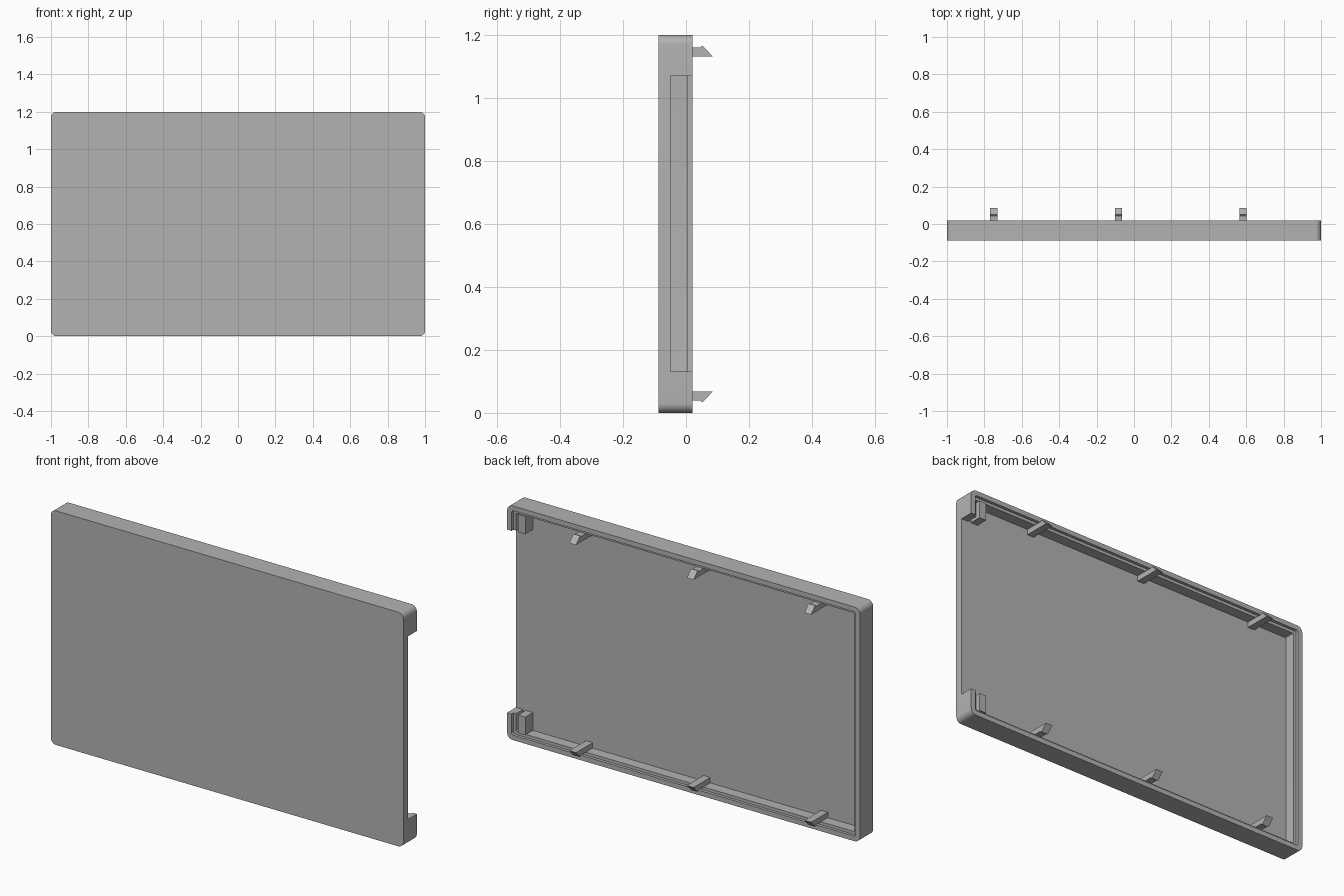
import bpy, bmesh, math
from mathutils import Vector

if "Cube" in bpy.data.objects:
    bpy.data.objects.remove(bpy.data.objects["Cube"])

W, H = 2.0, 1.2
FRONT, FLOOR, LEDGE, BACK, TIP = -0.088, -0.05, 0.005, 0.02, 0.085
LIP, WALL = 0.025, 0.04          # insets of the lip and of the inner wall

grey = bpy.data.materials.new("plastic_grey")
grey.use_nodes = True
colour = (0.45, 0.45, 0.45, 1)
grey.diffuse_color = colour
grey.node_tree.nodes["Principled BSDF"].inputs["Base Color"].default_value = colour


def finish(bm, name):
    bmesh.ops.recalc_face_normals(bm, faces=bm.faces)
    mesh = bpy.data.meshes.new(name)
    bm.to_mesh(mesh)
    bm.free()
    mesh.materials.append(grey)
    obj = bpy.data.objects.new(name, mesh)
    bpy.context.collection.objects.link(obj)
    return obj


def box(name, x0, x1, y0, y1, z0, z1):
    bm = bmesh.new()
    bmesh.ops.create_cube(bm, size=1)
    for v in bm.verts:
        v.co = Vector(((x0 + x1) / 2 + v.co.x * (x1 - x0),
                       (y0 + y1) / 2 + v.co.y * (y1 - y0),
                       (z0 + z1) / 2 + v.co.z * (z1 - z0)))
    return finish(bm, name)


def rounded_loop(bm, inset, radius, y, steps=8):
    """Rounded rectangle in the xz plane."""
    verts = []
    a, b = W / 2 - inset - radius, H / 2 - inset - radius
    for k, (sx, sz) in enumerate(((1, 1), (-1, 1), (-1, -1), (1, -1))):
        for i in range(steps + 1):
            t = math.pi / 2 * (k + i / steps)
            verts.append(bm.verts.new((sx * a + radius * math.cos(t), y,
                                       H / 2 + sz * b + radius * math.sin(t))))
    return verts


# Tray: front plate with a stepped rim around its back
bm = bmesh.new()
rings = [rounded_loop(bm, *r) for r in (
    (0, 0.03, FRONT), (0, 0.03, BACK), (LIP, 0.012, BACK),
    (LIP, 0.012, LEDGE), (WALL, 0.006, LEDGE), (WALL, 0.006, FLOOR))]
bm.faces.new(rings[0])
bm.faces.new(rings[-1])
for lower, upper in zip(rings, rings[1:]):
    n = len(lower)
    for i in range(n):
        j = (i + 1) % n
        bm.faces.new((lower[i], lower[j], upper[j], upper[i]))
tray = finish(bm, "cover_tray")

# Opening through the left wall
cutter = box("opening_cutter", 0.93, 1.1, FLOOR, 0.1, 0.132, 1.07)
cutter.hide_render = True
cut = tray.modifiers.new("opening", "BOOLEAN")
cut.operation, cut.solver, cut.object = "DIFFERENCE", "EXACT", cutter
bpy.context.view_layer.objects.active = tray
tray.select_set(True)
bpy.ops.object.modifier_apply(modifier=cut.name)
bpy.data.objects.remove(cutter)
bpy.ops.object.shade_smooth_by_angle(angle=math.radians(30))

# Guide blocks beside the opening
for name, z0, z1 in (("lower", WALL, 0.132), ("upper", 1.07, H - WALL)):
    box(name + "_guide_block", 0.903, 0.943, FLOOR, 0.012, z0, z1)

# Snap clips: barbed bars with the hook facing outwards
PROFILE = ((FLOOR, 0.068), (TIP, 0.068), (0.052, 0.033),
           (0.044, WALL), (FLOOR, WALL))
for side in ("lower", "upper"):
    for i in range(3):
        x = -0.75 + i * 2 / 3
        bm = bmesh.new()
        face = bm.faces.new([bm.verts.new((x - 0.019, y, z if side == "lower" else H - z))
                             for y, z in PROFILE])
        ext = bmesh.ops.extrude_face_region(bm, geom=[face])
        moved = [g for g in ext["geom"] if isinstance(g, bmesh.types.BMVert)]
        bmesh.ops.translate(bm, verts=moved, vec=(0.038, 0, 0))
        finish(bm, f"{side}_snap_clip_{i + 1}")
